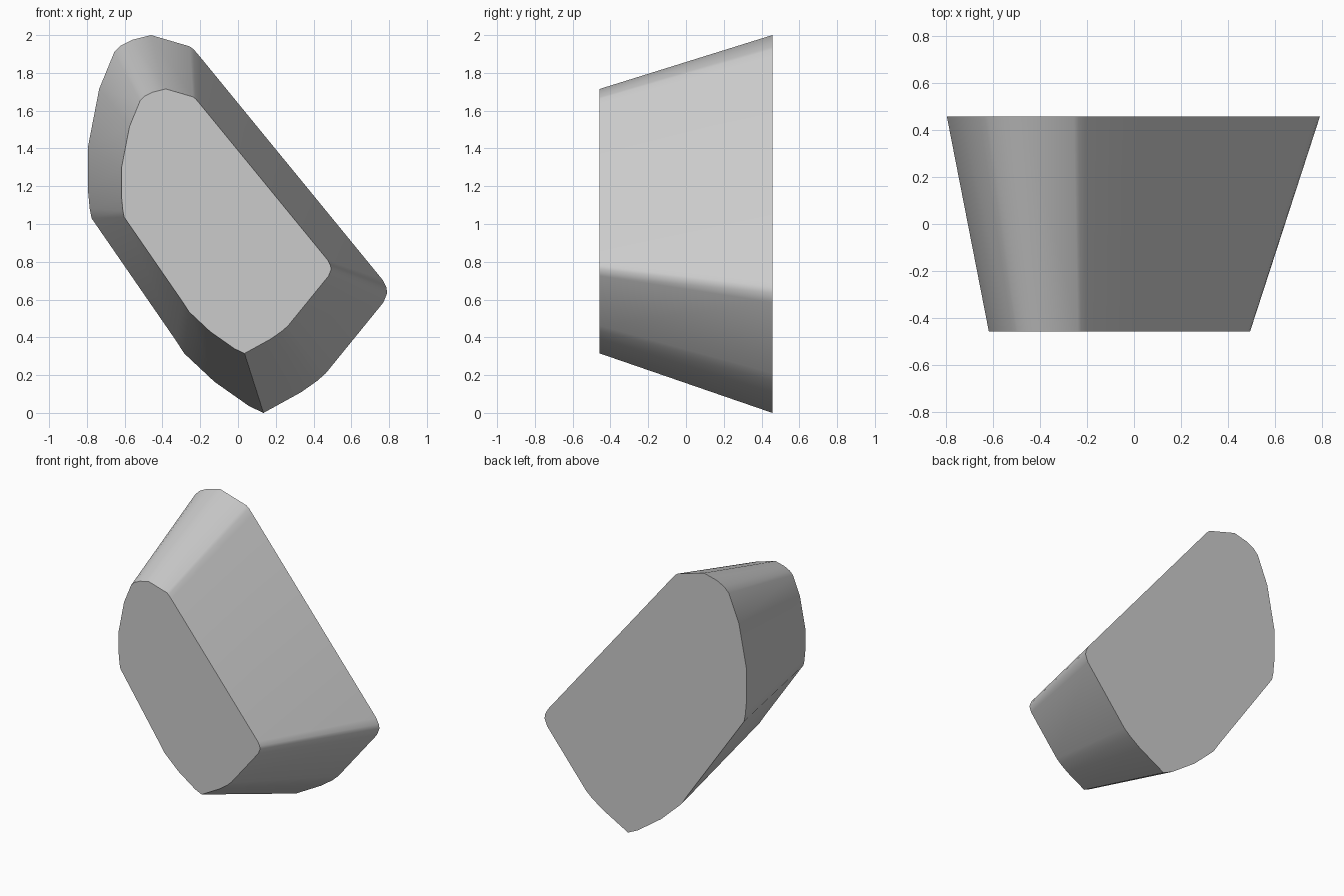
import bpy, bmesh, math

if "Cube" in bpy.data.objects:
    bpy.data.objects.remove(bpy.data.objects["Cube"])

# Silhouette of the large back face (x, z), clockwise from the top
OUTLINE = [(-0.46, 2.0), (-0.255, 1.94), (-0.235, 1.925), (-0.205, 1.89), (0.765, 0.705),
           (0.785, 0.665), (0.79, 0.635), (0.77, 0.585), (0.465, 0.21),
           (0.42, 0.17), (0.335, 0.11), (0.135, 0.0), (0.06, 0.035),
           (-0.125, 0.165), (-0.285, 0.315), (-0.33, 0.385), (-0.775, 1.03),
           (-0.785, 1.08), (-0.795, 1.185), (-0.795, 1.405), (-0.735, 1.715),
           (-0.655, 1.91), (-0.62, 1.945), (-0.56, 1.975)]
HALF_DEPTH = 0.457
FRONT_SCALE, FRONT_X, FRONT_Z = 0.70, -0.06, 0.315

grey = bpy.data.materials.new("light grey")
grey.diffuse_color = (0.6, 0.6, 0.6, 1)
grey.use_nodes = True
grey.node_tree.nodes["Principled BSDF"].inputs["Base Color"].default_value = grey.diffuse_color

# Tapered block: back outline joined to a smaller front outline
bm = bmesh.new()
back = [bm.verts.new((x, HALF_DEPTH, z)) for x, z in OUTLINE]
front = [bm.verts.new((x * FRONT_SCALE + FRONT_X, -HALF_DEPTH,
                       z * FRONT_SCALE + FRONT_Z)) for x, z in OUTLINE]
bm.faces.new(back)
bm.faces.new(front[::-1])
n = len(OUTLINE)
for i in range(n):
    j = (i + 1) % n
    bm.faces.new((back[i], front[i], front[j], back[j]))
bmesh.ops.recalc_face_normals(bm, faces=bm.faces)

mesh = bpy.data.meshes.new("tapered_block")
bm.to_mesh(mesh)
bm.free()
mesh.materials.append(grey)
block = bpy.data.objects.new("tapered_block", mesh)
bpy.context.collection.objects.link(block)

# Soft sides, crisp rims
bpy.context.view_layer.objects.active = block
block.select_set(True)
bpy.ops.object.shade_smooth_by_angle(angle=math.radians(30))
